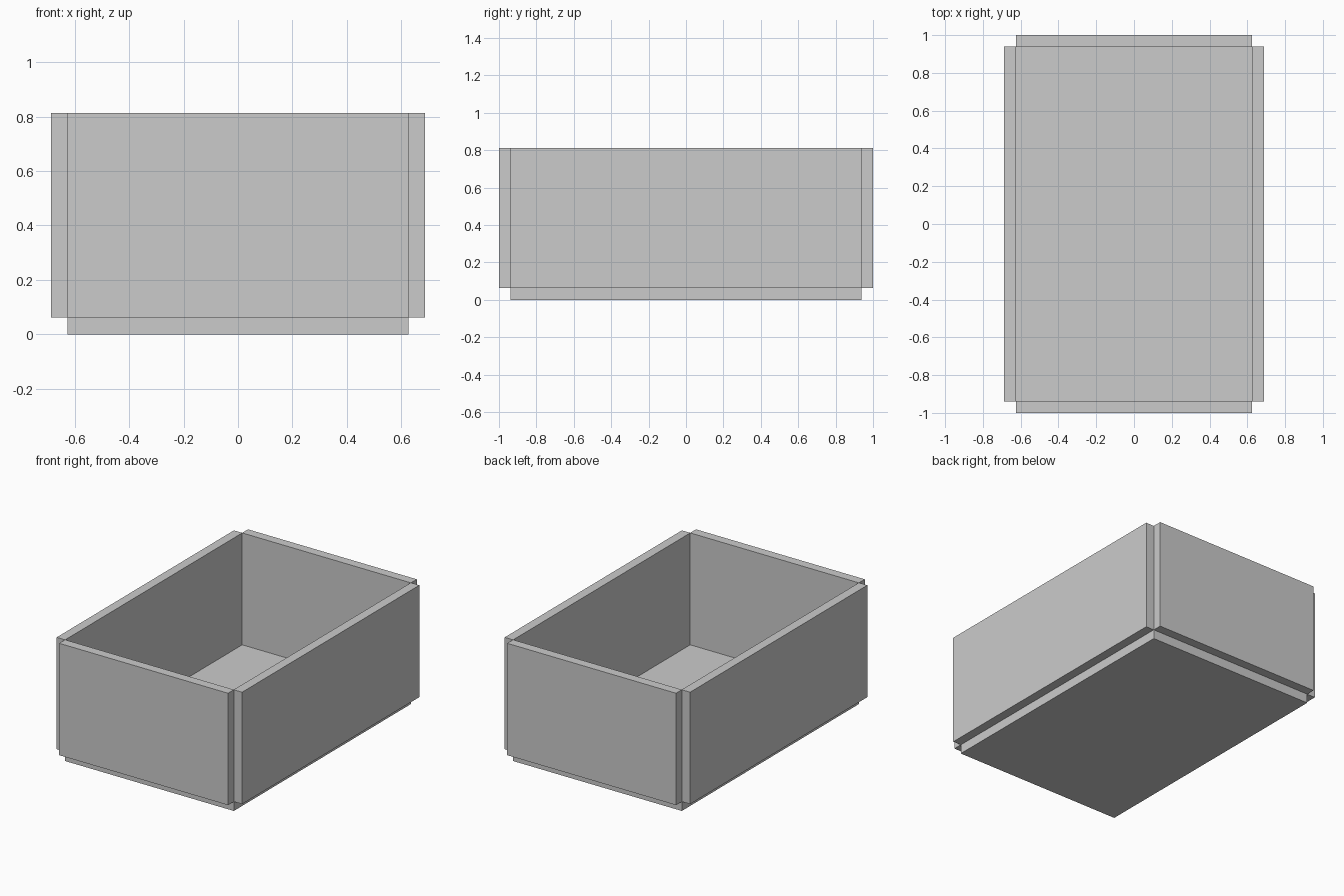
import bpy

if "Cube" in bpy.data.objects:
    bpy.data.objects.remove(bpy.data.objects["Cube"])

T = 0.0625            # panel thickness
HX, HY = 0.626, 0.9385  # half size of the interior
H = 0.75              # wall height


def box(name, centre, size):
    bpy.ops.mesh.primitive_cube_add(size=1, location=centre)
    ob = bpy.context.object
    ob.name = name
    ob.scale = size
    bpy.ops.object.transform_apply(location=False, rotation=False, scale=True)
    return ob


# Floor panel
box("floor", (0, 0, T / 2), (2 * HX, 2 * HY, T))

# Walls stand just outside the floor edges, leaving open notched corners
wall_z = T + H / 2
for s, side, end in ((-1, "left", "front"), (1, "right", "back")):
    box(side + "_wall", (s * (HX + T / 2 - 0.001), 0, wall_z), (T, 2 * HY, H))
    box(end + "_wall", (0, s * (HY + T / 2 - 0.001), wall_z), (2 * HX, T, H))
